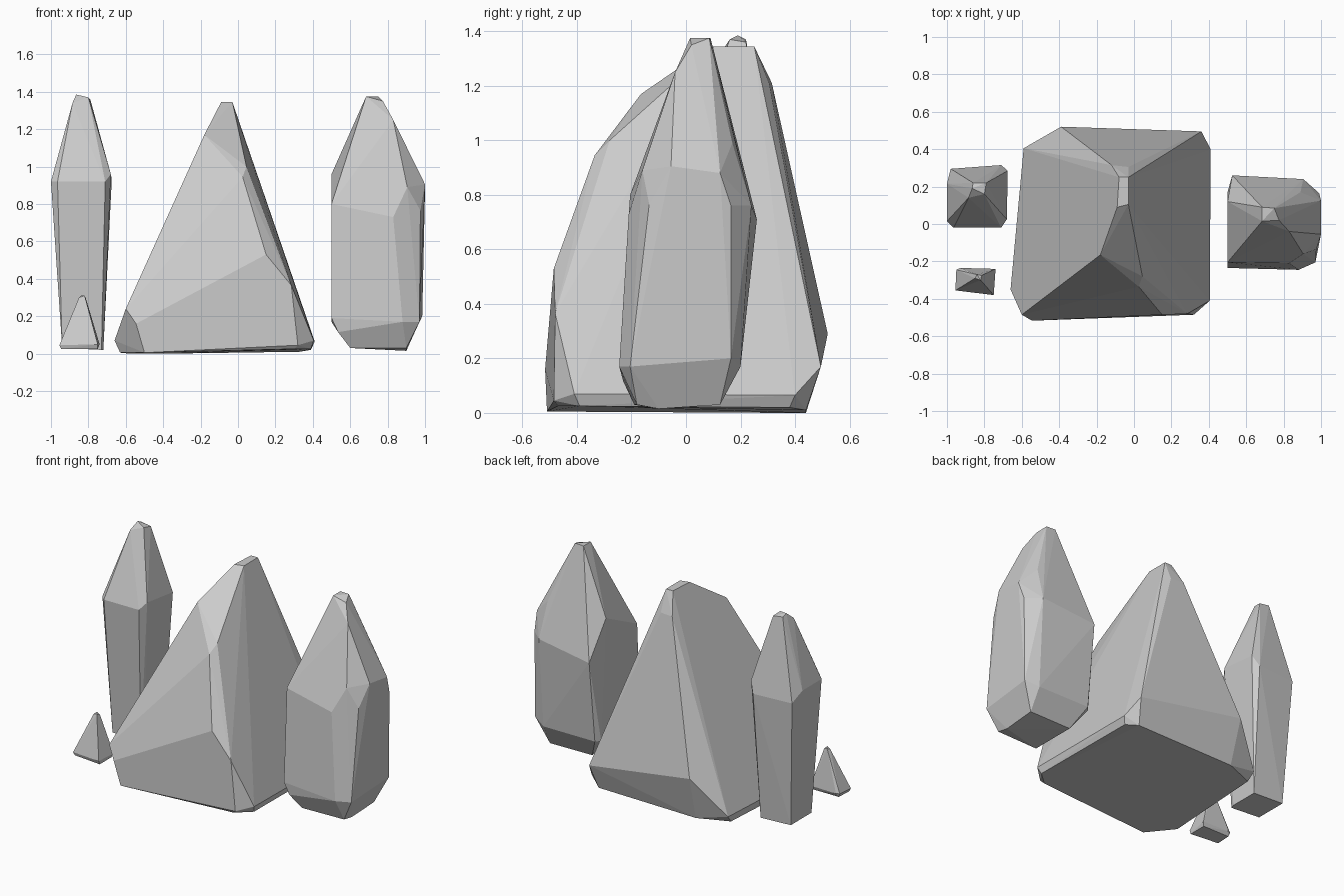
import bpy, bmesh, math


def rock(name, *rings):
    """Faceted stone: convex hull around stacked rings of corner points."""
    bm = bmesh.new()
    for ring in rings:
        for p in ring:
            bm.verts.new(p)
    res = bmesh.ops.convex_hull(bm, input=bm.verts[:])
    loose = [v for v in bm.verts if not v.link_faces]
    bmesh.ops.delete(bm, geom=loose, context='VERTS')
    # merge nearly coplanar triangles into clean facets
    bmesh.ops.dissolve_limit(bm, angle_limit=math.radians(3),
                             verts=bm.verts[:], edges=bm.edges[:])
    bmesh.ops.recalc_face_normals(bm, faces=bm.faces[:])
    mesh = bpy.data.meshes.new(name)
    bm.to_mesh(mesh)
    bm.free()
    obj = bpy.data.objects.new(name, mesh)
    bpy.context.collection.objects.link(obj)
    return obj


# Large central boulder: base, lower corners, front shoulder, ridge top
rock("central_boulder",
     [(-.63, -.35, .005), (-.5, -.51, .005), (.3, -.47, .025), (.39, -.39, .025),
      (.39, .38, .02), (.33, .44, .01), (-.38, .44, 0), (-.58, .36, 0)],
     [(-.66, -.35, .07), (-.6, -.485, .24), (-.545, -.517, .16),
      (.32, -.485, .045), (.405, -.41, .07), (.41, .4, .065),
      (.36, .495, .17), (-.39, .52, .29), (-.59, .405, .05)],
     [(.15, -.485, .53), (.285, -.48, .365), (.025, -.335, .945),
      (.045, -.28, 1.0), (-.18, -.165, 1.17)],
     [(-.12, .315, 1.21), (-.03, .305, 1.21), (-.09, .09, 1.345),
      (-.03, .105, 1.345), (-.03, .25, 1.345), (-.08, .25, 1.345)])

# Right crystal: foot, lower rim, upper girdle, tip
rock("right_crystal",
     [(.6, -.19, .03), (.6, .12, .03), (.9, -.1, .015), (.905, .125, .03),
      (.9, -.18, .03)],
     [(.5, -.235, .19), (.88, -.245, .17), (.97, -.205, .17), (.535, -.23, .115),
      (.985, .165, .2), (.9, .2, .17), (.525, .2, .17), (.5, .17, .17)],
     [(.5, -.205, .80), (.83, -.21, .73), (.975, -.135, .765),
      (.905, -.16, .89), (1.0, -.055, .905), (1.0, .125, .88),
      (.99, .165, .76), (.905, .24, .76), (.525, .26, .71), (.5, .12, .96)],
     [(.83, -.04, 1.25), (.89, .17, .99), (.685, .09, 1.375),
      (.75, .085, 1.375), (.775, .02, 1.35), (.685, .015, 1.375)])

# Tall left crystal: narrow foot, wide girdle, tip
rock("left_crystal",
     [(-.94, .035, .03), (-.73, .03, .02), (-.72, .06, .02),
      (-.72, .25, .02), (-.94, .25, .03)],
     [(-1.0, .015, .92), (-.965, -.02, .92), (-.71, -.02, .92),
      (-.68, .025, .96), (-.675, .285, .93), (-.71, .315, .86),
      (-.98, .295, .86), (-1.0, .215, .92)],
     [(-.885, .14, 1.34), (-.80, .16, 1.37), (-.865, .19, 1.385),
      (-.79, .22, 1.36), (-.86, .22, 1.37)])

# Small shard in front of the tall crystal
rock("small_shard",
     [(-.945, -.35, .025), (-.75, -.37, .025), (-.75, -.25, .025), (-.94, -.25, .025)],
     [(-.955, -.355, .045), (-.75, -.38, .05), (-.74, -.24, .05), (-.95, -.245, .05),
      (-.93, -.235, .05)],
     [(-.85, -.29, .30), (-.82, -.30, .31), (-.815, -.275, .30), (-.84, -.27, .31)])
